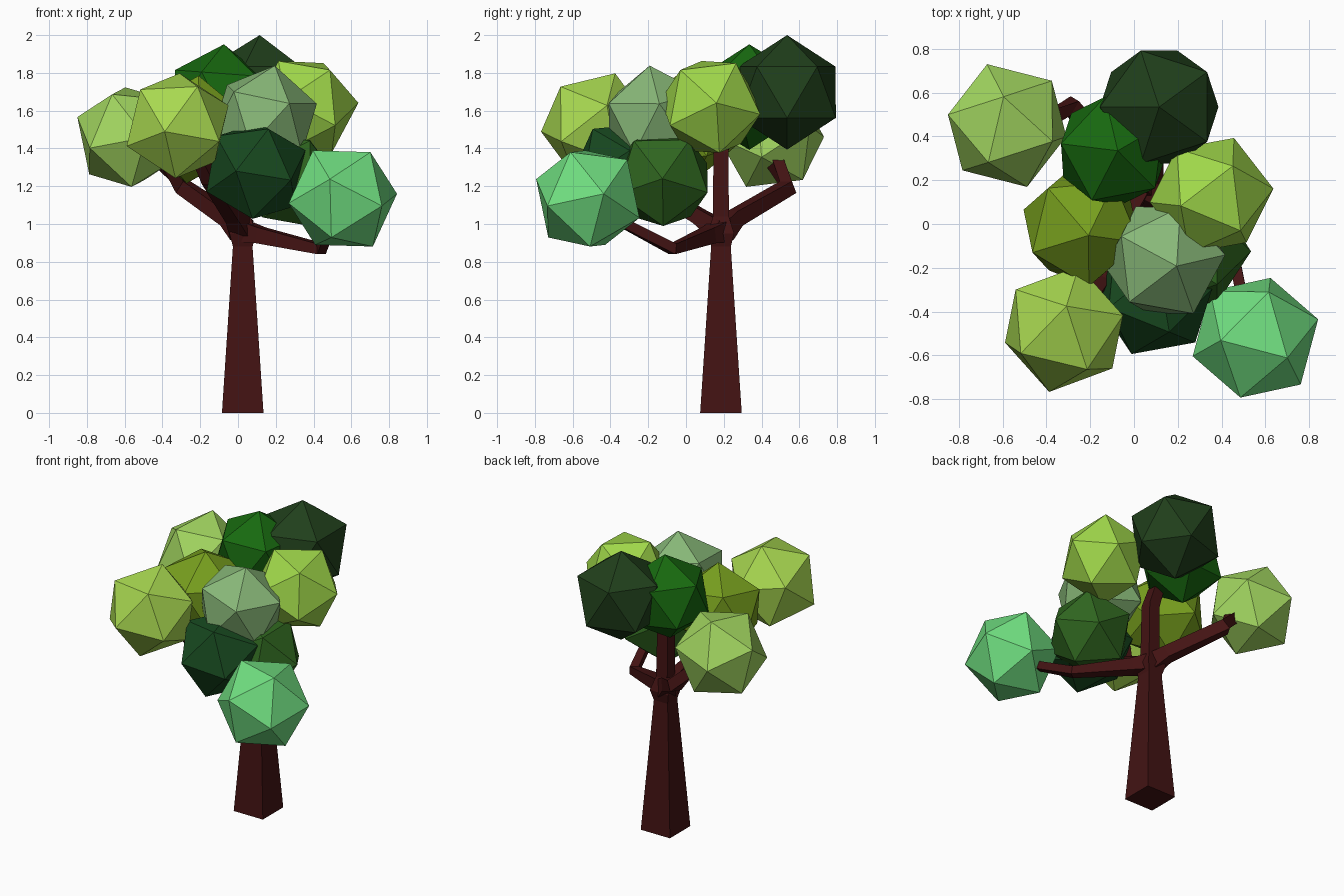
import bpy, bmesh
from mathutils import Vector, Matrix

if "Cube" in bpy.data.objects:
    bpy.data.objects.remove(bpy.data.objects["Cube"])


def material(name, hex_colour):
    m = bpy.data.materials.new(name)
    rgb = [int(hex_colour[i:i + 2], 16) / 255 for i in (0, 2, 4)]
    m.diffuse_color = [((c + 0.055) / 1.055) ** 2.4 if c > 0.04 else c / 12.92 for c in rgb] + [1]
    m.use_nodes = True
    m.node_tree.nodes["Principled BSDF"].inputs["Base Color"].default_value = m.diffuse_color
    return m


def add_object(name, bm, mat):
    bmesh.ops.recalc_face_normals(bm, faces=bm.faces)
    mesh = bpy.data.meshes.new(name)
    bm.to_mesh(mesh)
    bm.free()
    mesh.materials.append(mat)
    ob = bpy.data.objects.new(name, mesh)
    bpy.context.collection.objects.link(ob)
    return ob


def limb(name, path, mat):
    """Square-section tapered tube along (x, y, z, half_width) points."""
    bm = bmesh.new()
    pts = [Vector(p[:3]) for p in path]
    rings = []
    for i, p in enumerate(pts):
        a, b = pts[max(i - 1, 0)], pts[min(i + 1, len(pts) - 1)]
        t = (b - a).normalized()
        ref = Vector((0, 1, 0)) if abs(t.z) > 0.9 else Vector((0, 0, 1))
        u = t.cross(ref).normalized()
        v = t.cross(u)
        r = path[i][3]
        rings.append([bm.verts.new(p + r * (su * u + sv * v))
                      for su, sv in ((-1, -1), (1, -1), (1, 1), (-1, 1))])
    for lo, hi in zip(rings, rings[1:]):
        for k in range(4):
            j = (k + 1) % 4
            bm.faces.new((lo[k], lo[j], hi[j], hi[k]))
    bm.faces.new(rings[0])
    bm.faces.new(rings[-1])
    return add_object(name, bm, mat)


def frame(p, q):
    """Rotation frame with z along p and x leaning towards q."""
    z = Vector(p).normalized()
    x = Vector(q)
    x = (x - z * x.dot(z)).normalized()
    return Matrix((x, z.cross(x), z)).transposed()


def leaf_clump(name, centre, radius, p, q, colour):
    """Icosahedron with one corner pointing along p and a neighbour towards q."""
    bm = bmesh.new()
    bmesh.ops.create_icosphere(bm, subdivisions=1, radius=radius)
    vs = sorted((v.co.copy() for v in bm.verts), key=lambda c: -c.z)
    rot = frame(p, q) @ frame(vs[0], vs[1]).transposed()
    bmesh.ops.rotate(bm, verts=bm.verts, cent=(0, 0, 0), matrix=rot)
    ob = add_object(name, bm, material(name, colour))
    ob.location = centre


# trunk and branches
bark = material("bark", "431313")
limb("trunk", [(.025, .185, 0, .11), (.025, .185, .88, .052), (.025, .185, .95, .07),
               (.025, .185, 1.04, .042), (.02, .185, 1.38, .04), (-.01, .2, 1.5, .035)], bark)
limb("back_branch", [(.02, .19, .96, .055), (-.05, .26, 1.03, .042), (-.29, .54, 1.195, .038),
                     (-.40, .47, 1.33, .036)], bark)
limb("right_branch", [(.03, .18, .96, .055), (.12, .12, .94, .042), (.44, -.07, .868, .028),
                      (.50, -.36, 1.02, .025)], bark)
limb("front_branch", [(.02, .17, .97, .055), (-.02, .07, 1.04, .04), (-.15, -.26, 1.24, .036),
                      (-.21, -.34, 1.38, .034)], bark)

# foliage: name, centre, radius, corner direction, neighbour direction, colour
clumps = [
    ("leaf_back_left", (-.58, .45, 1.46), .295, (-.016, .13, .26), (-.09, .276, 0), "A2D660"),
    ("leaf_back_top", (.115, .535, 1.697), .303, (0, 0, 1), (-.31, .95, .4), "203F1B"),
    ("leaf_top_middle", (-.095, .335, 1.672), .28, (.02, 0, .27), (-.04, .25, .1), "17690F"),
    ("leaf_centre_left", (-.24, -.01, 1.5), .29, (.03, -.04, .27), (-.2, .23, .1), "78A01E"),
    ("leaf_front_left", (-.32, -.48, 1.52), .297, (-.066, -.28, -.03), (.156, -.05, .25), "A8D850"),
    ("leaf_centre", (.14, -.165, 1.555), .29, (.054, -.027, .28), (.05, .28, 0), "88B878"),
    ("leaf_right", (.355, .13, 1.62), .285, (.27, .03, .02), (.1, .14, .24), "A0D84A"),
    ("leaf_low_middle", (.255, -.125, 1.24), .28, (.27, 0, 0), (.1, .14, .2), "2F661F"),
    ("leaf_front_low", (.095, -.33, 1.28), .285, (-.106, -.264, 0), (.2, -.21, -.05), "17481F"),
    ("leaf_front_right", (.555, -.52, 1.135), .3, (-.069, -.275, .103), (.18, -.03, .245), "70DE80"),
]
for c in clumps:
    leaf_clump(*c)
